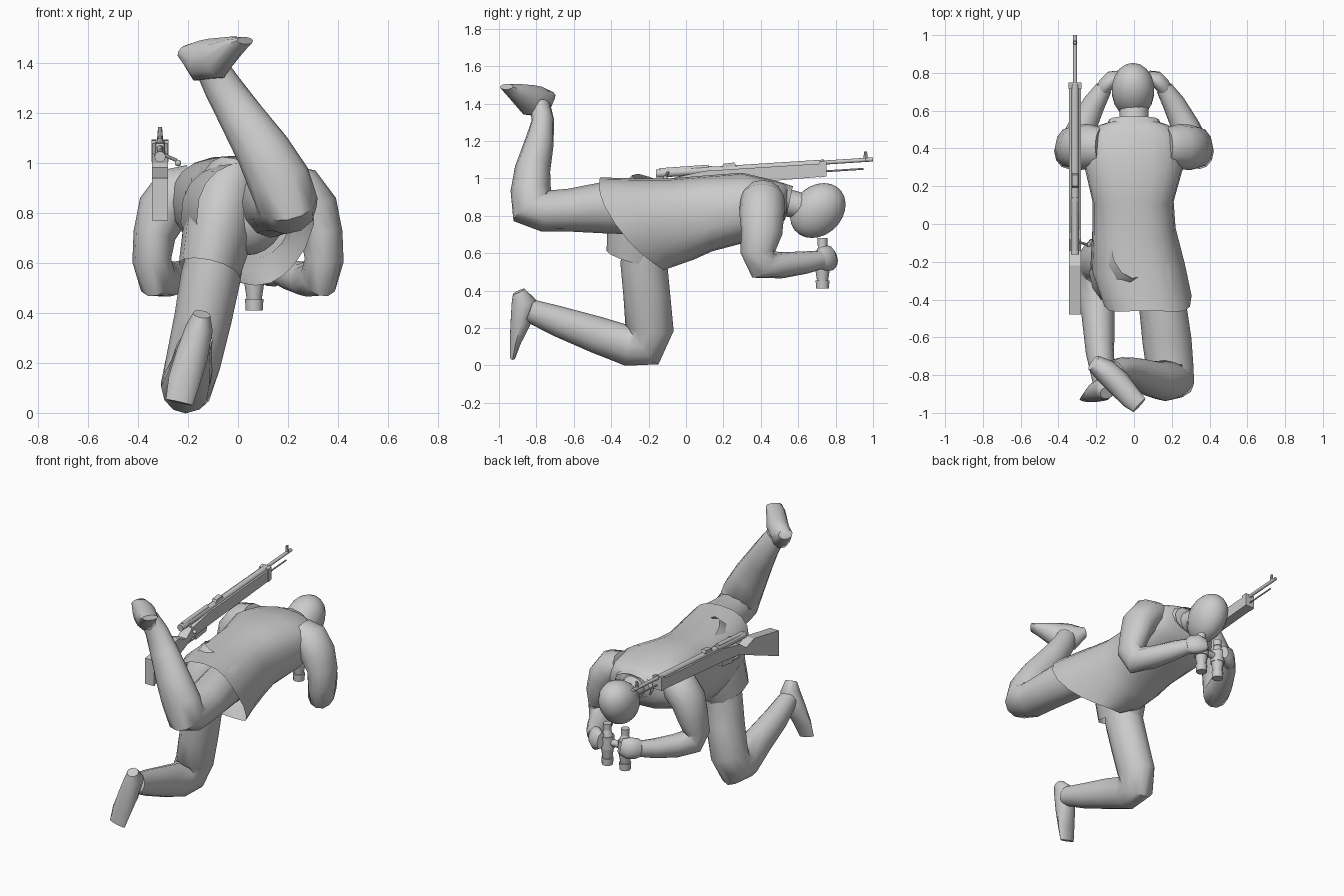
import bpy, bmesh, math
from mathutils import Vector

grey = bpy.data.materials.new("plain grey")
grey.diffuse_color = (0.6, 0.6, 0.6, 1)


def finish(name, bm, angle=40):
    bmesh.ops.recalc_face_normals(bm, faces=bm.faces)
    mesh = bpy.data.meshes.new(name)
    bm.to_mesh(mesh)
    bm.free()
    mesh.materials.append(grey)
    mesh.polygons.foreach_set("use_smooth", [True] * len(mesh.polygons))
    mesh.set_sharp_from_angle(angle=math.radians(angle))
    ob = bpy.data.objects.new(name, mesh)
    bpy.context.collection.objects.link(ob)
    return ob


def skin(name, rings, caps=(True, True), angle=50):
    """Join rings of points into one surface."""
    bm = bmesh.new()
    loops = [[bm.verts.new(p) for p in ring] for ring in rings]
    n = len(loops[0])
    for a, b in zip(loops, loops[1:]):
        for i in range(n):
            j = (i + 1) % n
            bm.faces.new((a[i], a[j], b[j], b[i]))
    if caps[0]:
        bm.faces.new(loops[0])
    if caps[1]:
        bm.faces.new(loops[-1])
    return finish(name, bm, angle)


def limb(name, path, ref=(1, 0, 0), sides=12, caps=(True, True)):
    """Path entries are x, y, z, radius across ref, radius along ref."""
    pts = [Vector(p[:3]) for p in path]
    ref = Vector(ref)
    rings = []
    for i, p in enumerate(path):
        t = Vector((0, 0, 0))
        if i > 0:
            t += (pts[i] - pts[i - 1]).normalized()
        if i < len(pts) - 1:
            t += (pts[i + 1] - pts[i]).normalized()
        t.normalize()
        u = t.cross(ref).normalized()
        v = u.cross(t)
        rings.append([pts[i] + u * p[3] * math.cos(a) + v * p[4] * math.sin(a)
                      for a in (2 * math.pi * k / sides for k in range(sides))])
    return skin(name, rings, caps)


def ball(name, c, r, shear=0.0):
    bm = bmesh.new()
    bmesh.ops.create_uvsphere(bm, u_segments=18, v_segments=12, radius=1)
    for v in bm.verts:
        x, y, z = v.co
        taper = 1 + 0.12 * z if shear else 1
        v.co = (c[0] + x * r[0] * taper, c[1] + y * r[1] + shear * z * r[2], c[2] + z * r[2])
    return finish(name, bm, 60)


def rod(name, a, b, r1, r2=None, sides=12):
    a, b = Vector(a), Vector(b)
    bm = bmesh.new()
    bmesh.ops.create_cone(bm, cap_ends=True, segments=sides, radius1=r1,
                          radius2=r1 if r2 is None else r2, depth=(b - a).length)
    q = (b - a).to_track_quat('Z', 'Y')
    for v in bm.verts:
        v.co = q @ v.co + (a + b) / 2
    return finish(name, bm)


def plank(name, profile, x0, x1):
    """Side profile of y, z points extruded across x."""
    return skin(name, [[(x, y, z) for y, z in profile] for x in (x0, x1)], angle=20)


# Coat: top y, z, bottom y, z, centre x, half width, rear bulge, downward taper
sections = [
    (0.56, 0.95, 0.54, 0.83, 0.0, 0.09, 0, 0),
    (0.52, 0.975, 0.53, 0.78, 0.0, 0.18, 0, 0),
    (0.47, 0.99, 0.48, 0.72, 0.0, 0.255, 0, 0),
    (0.30, 1.03, 0.33, 0.66, 0.0, 0.265, 0, 0),
    (0.10, 1.015, 0.14, 0.61, -0.005, 0.215, 0, 0),
    (-0.08, 1.00, 0.04, 0.565, 0.0, 0.22, 0, 0.05),
    (-0.27, 1.00, -0.06, 0.53, 0.02, 0.25, 0.05, 0.12),
    (-0.46, 1.005, -0.12, 0.51, 0.07, 0.235, 0.09, 0.18),
]
rings = []
for ty, tz, by, bz, cx, hw, bulge, taper in sections:
    ring = []
    for k in range(20):
        a = 2 * math.pi * k / 20
        c, s = math.cos(a), math.sin(a)
        c2 = math.copysign(abs(c) ** 0.8, c)
        s2 = math.copysign(abs(s) ** 0.8, s) * (1 + taper * min(c, 0) * 2)
        ring.append((cx + hw * s2, (ty + by) / 2 + (ty - by) / 2 * c2 - bulge * s * s,
                     (tz + bz) / 2 + (tz - bz) / 2 * c2))
    rings.append(ring)
skin("coat", rings, caps=(True, False))
# Coat panel stretched over the left hip, with a slanted hem
limb("coat_left_skirt", [(-0.01, -0.13, 0.93, 0.18, 0.12), (-0.05, -0.18, 0.84, 0.215, 0.145),
                         (-0.085, -0.23, 0.70, 0.20, 0.14), (-0.115, -0.265, 0.57, 0.165, 0.125)],
     caps=(False, False))
ball("pelvis", (0.03, -0.22, 0.79), (0.16, 0.13, 0.16))

# Head, neck and collar
ball("head", (-0.005, 0.705, 0.828), (0.113, 0.145, 0.147), 0.22)
limb("neck", [(0, 0.48, 0.885, 0.075, 0.08), (0, 0.66, 0.84, 0.07, 0.075)])
limb("collar", [(0, 0.46, 0.90, 0.09, 0.18), (0, 0.555, 0.88, 0.08, 0.13)], caps=(False, False))

# Arms, hands and binoculars
for side, s in (("left", -1), ("right", 1)):
    limb(side + "_arm", [
        (s * 0.17, 0.41, 0.92, 0.10, 0.08), (s * 0.24, 0.41, 0.885, 0.12, 0.11),
        (s * 0.30, 0.405, 0.81, 0.12, 0.105), (s * 0.335, 0.405, 0.71, 0.11, 0.085),
        (s * 0.345, 0.385, 0.61, 0.095, 0.078), (s * 0.325, 0.41, 0.54, 0.09, 0.08),
        (s * 0.275, 0.51, 0.535, 0.07, 0.075), (s * 0.21, 0.64, 0.55, 0.06, 0.06),
        (s * 0.16, 0.72, 0.565, 0.05, 0.045)])
    limb(side + "_hand", [
        (s * 0.172, 0.70, 0.56, 0.045, 0.035), (s * 0.15, 0.735, 0.57, 0.066, 0.042),
        (s * 0.115, 0.77, 0.575, 0.068, 0.042), (s * 0.075, 0.785, 0.58, 0.05, 0.025)])
    x = s * 0.065
    for part, z0, z1, r0, r1 in (("objective", 0.41, 0.455, 0.034, 0.037), ("barrel", 0.455, 0.52, 0.03, 0.04),
                                 ("body", 0.52, 0.60, 0.045, 0.043), ("neck", 0.60, 0.64, 0.035, 0.022),
                                 ("eyepiece", 0.64, 0.68, 0.026, 0.026)):
        rod(f"{side}_binocular_{part}", (x, 0.73, z0), (x, 0.73, z1), r0, r1)
rod("binocular_bridge", (-0.05, 0.73, 0.56), (0.05, 0.73, 0.56), 0.022)

# Kneeling left leg
limb("left_leg", [
    (-0.07, -0.21, 0.72, 0.13, 0.11), (-0.11, -0.225, 0.54, 0.125, 0.12),
    (-0.14, -0.21, 0.38, 0.125, 0.115), (-0.18, -0.195, 0.20, 0.13, 0.11),
    (-0.205, -0.225, 0.11, 0.13, 0.105), (-0.21, -0.31, 0.105, 0.108, 0.098),
    (-0.19, -0.48, 0.165, 0.098, 0.088), (-0.18, -0.68, 0.235, 0.082, 0.075),
    (-0.16, -0.84, 0.295, 0.062, 0.058)])
limb("left_foot", [
    (-0.145, -0.895, 0.395, 0.035, 0.035), (-0.155, -0.868, 0.34, 0.055, 0.068),
    (-0.185, -0.885, 0.23, 0.065, 0.056), (-0.215, -0.912, 0.13, 0.064, 0.032),
    (-0.235, -0.928, 0.042, 0.055, 0.015)], ref=(0, 1, 0), sides=10)

# Raised right leg
limb("right_leg", [
    (0.12, -0.22, 0.84, 0.14, 0.12), (0.15, -0.42, 0.845, 0.14, 0.125),
    (0.175, -0.62, 0.83, 0.115, 0.13), (0.19, -0.76, 0.825, 0.11, 0.125),
    (0.195, -0.83, 0.845, 0.118, 0.125), (0.165, -0.83, 0.93, 0.108, 0.125),
    (0.10, -0.82, 1.05, 0.095, 0.11), (0.01, -0.785, 1.19, 0.078, 0.09),
    (-0.065, -0.765, 1.31, 0.06, 0.075), (-0.11, -0.78, 1.39, 0.055, 0.065)])
limb("right_foot", [
    (-0.215, -0.735, 1.445, 0.045, 0.03), (-0.155, -0.775, 1.41, 0.064, 0.085),
    (-0.085, -0.84, 1.42, 0.068, 0.085), (-0.01, -0.925, 1.472, 0.058, 0.038),
    (0.028, -0.96, 1.49, 0.048, 0.016)], ref=(0, 0, 1), sides=10)

# Rifle slung along the left side
RX = -0.312


def line(y, dz=0.0):
    """Point on the rising bore line."""
    return (RX, y, 1.035 + 0.064 * (y + 0.16) + dz)


plank("rifle_stock", [(-0.48, 0.77), (-0.48, 0.94), (-0.22, 0.985), (-0.14, 0.955), (-0.08, 1.0), (0.10, 1.04),
                      (0.74, 1.08), (0.74, 1.01), (0.10, 0.955), (-0.08, 0.935), (-0.17, 0.895)],
      RX - 0.032, RX + 0.032)
rod("rifle_receiver", line(-0.16, -0.01), line(0.14, -0.01), 0.022)
rod("rifle_bolt", line(-0.14, 0.004), line(0.12, 0.006), 0.014)
rod("rifle_handguard", line(0.14, -0.012), line(0.74, -0.012), 0.02)
rod("rifle_barrel", line(0.7, -0.008), line(1.0, -0.008), 0.011)
rod("rifle_cleaning_rod", line(0.72, -0.055), line(0.95, -0.055), 0.005, sides=6)
plank("rifle_front_band", [(0.715, 1.005), (0.715, 1.09), (0.75, 1.095), (0.75, 1.01)], RX - 0.034, RX + 0.034)
rod("bolt_handle", line(-0.09), (-0.245, -0.11, 1.01), 0.007, sides=8)
ball("bolt_knob", (-0.24, -0.11, 1.0), (0.013, 0.013, 0.013))
rod("front_sight", line(0.96, -0.01), line(0.96, 0.038), 0.012, 0.008, 8)
plank("rear_sight", [(0.19, 1.055), (0.20, 1.078), (0.26, 1.085), (0.27, 1.06)], RX - 0.016, RX + 0.016)
plank("magazine", [(-0.02, 0.90), (-0.03, 0.95), (0.10, 0.96), (0.09, 0.915)], RX - 0.018, RX + 0.018)
plank("trigger_guard", [(-0.11, 0.94), (-0.10, 0.895), (-0.02, 0.90), (-0.02, 0.91), (-0.09, 0.905), (-0.10, 0.94)],
      RX - 0.008, RX + 0.008)
